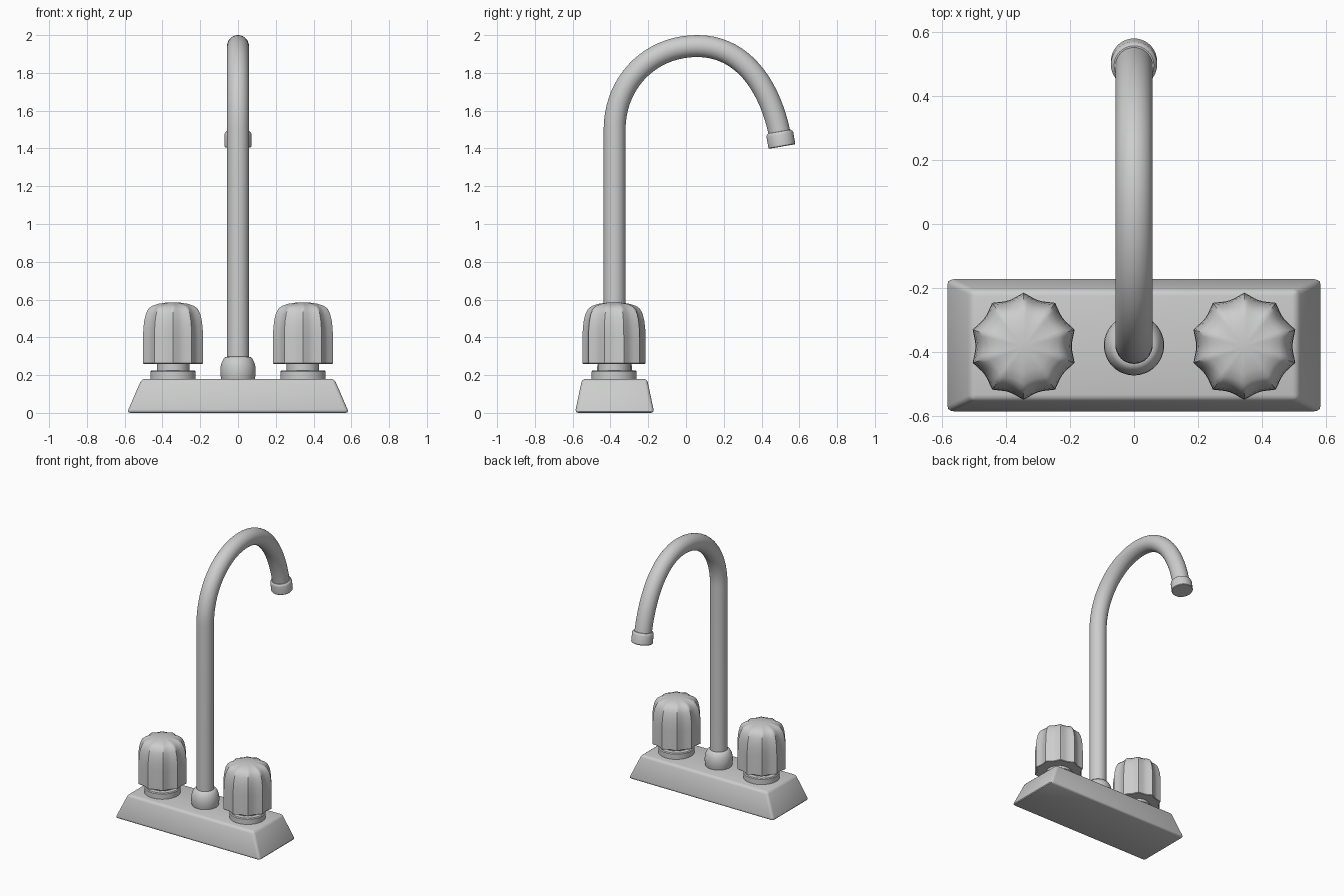
import bpy, bmesh, math
from mathutils import Vector, Matrix
from mathutils.geometry import interpolate_bezier

if "Cube" in bpy.data.objects:
    bpy.data.objects.remove(bpy.data.objects["Cube"])

CY = -0.378          # depth of the base centre line

metal = bpy.data.materials.new("satin_grey")
metal.diffuse_color = (0.60, 0.61, 0.60, 1)
metal.use_nodes = True
metal.node_tree.nodes["Principled BSDF"].inputs["Base Color"].default_value = metal.diffuse_color


def finish(name, bm, angle=35):
    bmesh.ops.recalc_face_normals(bm, faces=bm.faces)
    me = bpy.data.meshes.new(name)
    bm.to_mesh(me)
    bm.free()
    me.materials.append(metal)
    ob = bpy.data.objects.new(name, me)
    bpy.context.collection.objects.link(ob)
    bpy.ops.object.select_all(action='DESELECT')
    ob.select_set(True)
    bpy.context.view_layer.objects.active = ob
    bpy.ops.object.shade_smooth_by_angle(angle=math.radians(angle))
    return ob


def skin(bm, rings):
    """Join rings of points into a closed, capped surface."""
    vr = [[bm.verts.new(p) for p in ring] for ring in rings]
    n = len(vr[0])
    for a, b in zip(vr, vr[1:]):
        for i in range(n):
            j = (i + 1) % n
            bm.faces.new((a[i], a[j], b[j], b[i]))
    bm.faces.new(vr[0])
    bm.faces.new(vr[-1])


def lathe(name, profile, matrix, seg=48, shape=lambda a: 1.0, angle=35):
    bm = bmesh.new()
    rings = []
    for r, z in profile:
        rings.append([matrix @ Vector((r * shape(a) * math.cos(a), r * shape(a) * math.sin(a), z))
                      for a in (2 * math.pi * i / seg for i in range(seg))])
    skin(bm, rings)
    return finish(name, bm, angle)


# Base plate: tapered block with softened edges
bm = bmesh.new()
skin(bm, [[(sx * x, CY + sy * y, z) for sx, sy in ((-1, -1), (1, -1), (1, 1), (-1, 1))]
          for x, y, z in ((0.588, 0.21, 0.0), (0.51, 0.172, 0.18))])
bmesh.ops.bevel(bm, geom=bm.edges[:], offset=0.018, segments=3, profile=0.5, affect='EDGES')
finish("base_plate", bm)

# Spout collar
lathe("spout_collar", [(0.086, 0.17), (0.091, 0.19), (0.094, 0.22), (0.092, 0.245), (0.086, 0.268),
                       (0.076, 0.287), (0.066, 0.296), (0.055, 0.298)],
      Matrix.Translation((0, CY, 0)))

# Spout: round tube swept along a gooseneck path in the YZ plane
tip_dir = Vector((0, 0.17, -0.985)).normalized()
tip = Vector((0, 0.508, 1.41))
end = tip - tip_dir * 0.03
start, top = Vector((0, CY, 1.5)), Vector((0, 0.06, 1.942))
path = [Vector((0, CY, 0.2))]
path += interpolate_bezier(start, start + Vector((0, 0, 0.25)), top - Vector((0, 0.25, 0)), top, 20)
path += interpolate_bezier(top, top + Vector((0, 0.25, 0)), end - tip_dir * 0.28, end, 20)[1:]
rings = []
for i, p in enumerate(path):
    t = (path[min(i + 1, len(path) - 1)] - path[max(i - 1, 0)]).normalized()
    if i <= 1:
        t = Vector((0, 0, 1))
    side = Vector((1, 0, 0))
    up = t.cross(side)
    rings.append([p + 0.058 * (math.cos(a) * side + math.sin(a) * up)
                  for a in (2 * math.pi * k / 32 for k in range(32))])
bm = bmesh.new()
skin(bm, rings)
finish("spout_tube", bm)

# Nozzle ring at the spout tip
aim = Matrix.Translation(tip) @ Vector((0, 0, 1)).rotation_difference(-tip_dir).to_matrix().to_4x4()
lathe("nozzle_ring", [(0.069, 0), (0.072, 0.004), (0.072, 0.064), (0.069, 0.073), (0.062, 0.08), (0.054, 0.081)],
      aim, 40)


# Fluted handles: ten ridges with hollow flutes between
def flutes(a):
    return 1 - 0.10 * abs(math.sin(5 * (a - math.pi / 2)))


for side, sx in (("left", -1), ("right", 1)):
    m = Matrix.Translation((sx * 0.344, CY - 0.003, 0))
    lathe(side + "_handle_flange", [(0.12, 0.17), (0.12, 0.218), (0.115, 0.224), (0.088, 0.225)], m)
    lathe(side + "_handle_neck", [(0.086, 0.2), (0.086, 0.28)], m)
    lathe(side + "_handle_knob",
          [(0.164, 0.26), (0.167, 0.263), (0.167, 0.40), (0.165, 0.45), (0.160, 0.49), (0.151, 0.525),
           (0.138, 0.55), (0.118, 0.566), (0.085, 0.577), (0.045, 0.583), (0.01, 0.585)],
          m, 80, flutes, 40)
